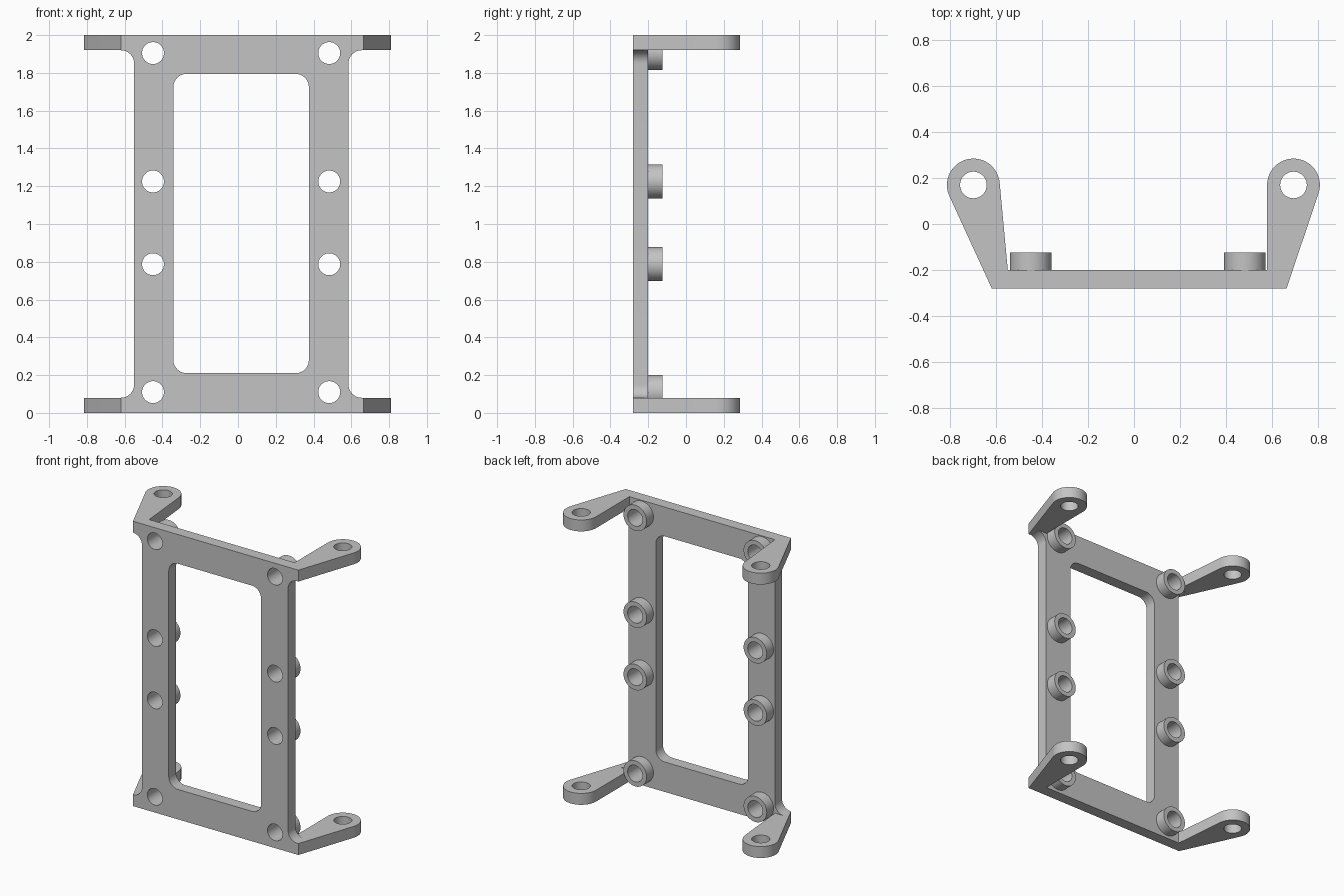
import bpy, bmesh
from math import atan2, acos, hypot, cos, sin, pi, radians

if "Cube" in bpy.data.objects:
    bpy.data.objects.remove(bpy.data.objects["Cube"], do_unlink=True)

grey = bpy.data.materials.new("light grey")
grey.use_nodes = True
grey.diffuse_color = (0.55, 0.55, 0.55, 1)
grey.node_tree.nodes["Principled BSDF"].inputs["Base Color"].default_value = grey.diffuse_color

FRONT, BACK, BOSS_BACK = -0.28, -0.2, -0.125
HEIGHT, FLANGE = 2.0, 0.08
HOLE_R, BOSS_R, EYE_R, FILLET = 0.058, 0.09, 0.115, 0.07
LEFT_EYE, RIGHT_EYE = (-0.7, 0.17), (0.695, 0.17)


def arc(centre, r, start, end, steps=24):
    """Points along an arc, angles in radians."""
    return [(centre[0] + r * cos(start + (end - start) * i / steps),
             centre[1] + r * sin(start + (end - start) * i / steps)) for i in range(steps + 1)]


def circle(centre, r):
    return arc(centre, r, 0, 2 * pi, 48)[:-1]


def eye_arc(centre, before, after):
    """Rounded end whose sides run tangent to the two given points."""
    def tangent(p, side):
        dx, dy = p[0] - centre[0], p[1] - centre[1]
        return atan2(dy, dx) + side * acos(EYE_R / hypot(dx, dy))
    return arc(centre, EYE_R, tangent(before, 1), tangent(after, -1) + 2 * pi, 36)


def prism(name, outline, low, high, axis):
    """Extrude an outline along z (outline in xy) or along y (outline in xz)."""
    def place(p, d):
        return (p[0], p[1], d) if axis == "z" else (p[0], d, p[1])
    bm = bmesh.new()
    face = bm.faces.new([bm.verts.new(place(p, low)) for p in outline])
    new = bmesh.ops.extrude_face_region(bm, geom=[face])["geom"]
    shift = (0, 0, high - low) if axis == "z" else (0, high - low, 0)
    bmesh.ops.translate(bm, vec=shift, verts=[v for v in new if isinstance(v, bmesh.types.BMVert)])
    bmesh.ops.recalc_face_normals(bm, faces=bm.faces)
    mesh = bpy.data.meshes.new(name)
    bm.to_mesh(mesh)
    bm.free()
    mesh.materials.append(grey)
    obj = bpy.data.objects.new(name, mesh)
    bpy.context.collection.objects.link(obj)
    return obj


def combine(target, tools, operation):
    """Apply one boolean per tool and remove the tools."""
    for tool in tools:
        mod = target.modifiers.new("bool", "BOOLEAN")
        mod.operation, mod.solver, mod.object = operation, "EXACT", tool
        tool.hide_render = True
    bpy.context.view_layer.update()
    baked = bpy.data.meshes.new_from_object(target.evaluated_get(bpy.context.evaluated_depsgraph_get()))
    target.modifiers.clear()
    target.data = baked
    for tool in tools:
        bpy.data.objects.remove(tool, do_unlink=True)


# Upright plate with concave fillets running out into the end flanges
x0, x1 = -0.55, 0.585
low, high = FLANGE + FILLET, HEIGHT - FLANGE - FILLET
outline = [(x0 - FILLET, 0), (x1 + FILLET, 0)]
outline += arc((x1 + FILLET, low), FILLET, -pi / 2, -pi, 10)
outline += arc((x1 + FILLET, high), FILLET, pi, pi / 2, 10)
outline += [(x1 + FILLET, HEIGHT), (x0 - FILLET, HEIGHT)]
outline += arc((x0 - FILLET, high), FILLET, pi / 2, 0, 10)
outline += arc((x0 - FILLET, low), FILLET, 0, -pi / 2, 10)
frame = prism("mounting_frame", outline, FRONT, BACK, "y")

# Top and bottom flanges, each with two swept-back arms
outer_l, outer_r = (-0.62, FRONT), (0.665, FRONT)
inner_l, inner_r = (x0, BACK), (0.58, BACK)
flange = [outer_l, outer_r] + eye_arc(RIGHT_EYE, outer_r, inner_r)
flange += [inner_r, inner_l] + eye_arc(LEFT_EYE, inner_l, outer_l)
solids = [prism("flange", flange, z, z + FLANGE, "z") for z in (0, HEIGHT - FLANGE)]

# Eight bored bosses on the back
spots = [(x, z) for x in (-0.45, 0.483) for z in (0.11, 0.787, 1.225, 1.905)]
solids += [prism("boss", circle(s, BOSS_R), BACK - 0.03, BOSS_BACK, "y") for s in spots]
combine(frame, solids, "UNION")

# Window, screw bores and arm eyes
wx0, wx1, wz0, wz1 = -0.342, 0.375, 0.21, 1.795
corners = [(wx1, wz1), (wx0, wz1), (wx0, wz0), (wx1, wz0)]
window = []
for i, (x, z) in enumerate(corners):
    cx = x - FILLET if x == wx1 else x + FILLET
    cz = z - FILLET if z == wz1 else z + FILLET
    window += arc((cx, cz), FILLET, i * pi / 2, (i + 1) * pi / 2, 10)
cutters = [prism("window_cutter", window, -0.4, 0, "y")]
cutters += [prism("bore_cutter", circle(s, HOLE_R), -0.4, 0, "y") for s in spots]
cutters += [prism("eye_cutter", circle(e, HOLE_R), -0.1, HEIGHT + 0.1, "z") for e in (LEFT_EYE, RIGHT_EYE)]
combine(frame, cutters, "DIFFERENCE")

# Smooth round walls, crisp edges
bpy.ops.object.select_all(action="DESELECT")
frame.select_set(True)
bpy.context.view_layer.objects.active = frame
bpy.ops.object.shade_smooth_by_angle(angle=radians(30))
